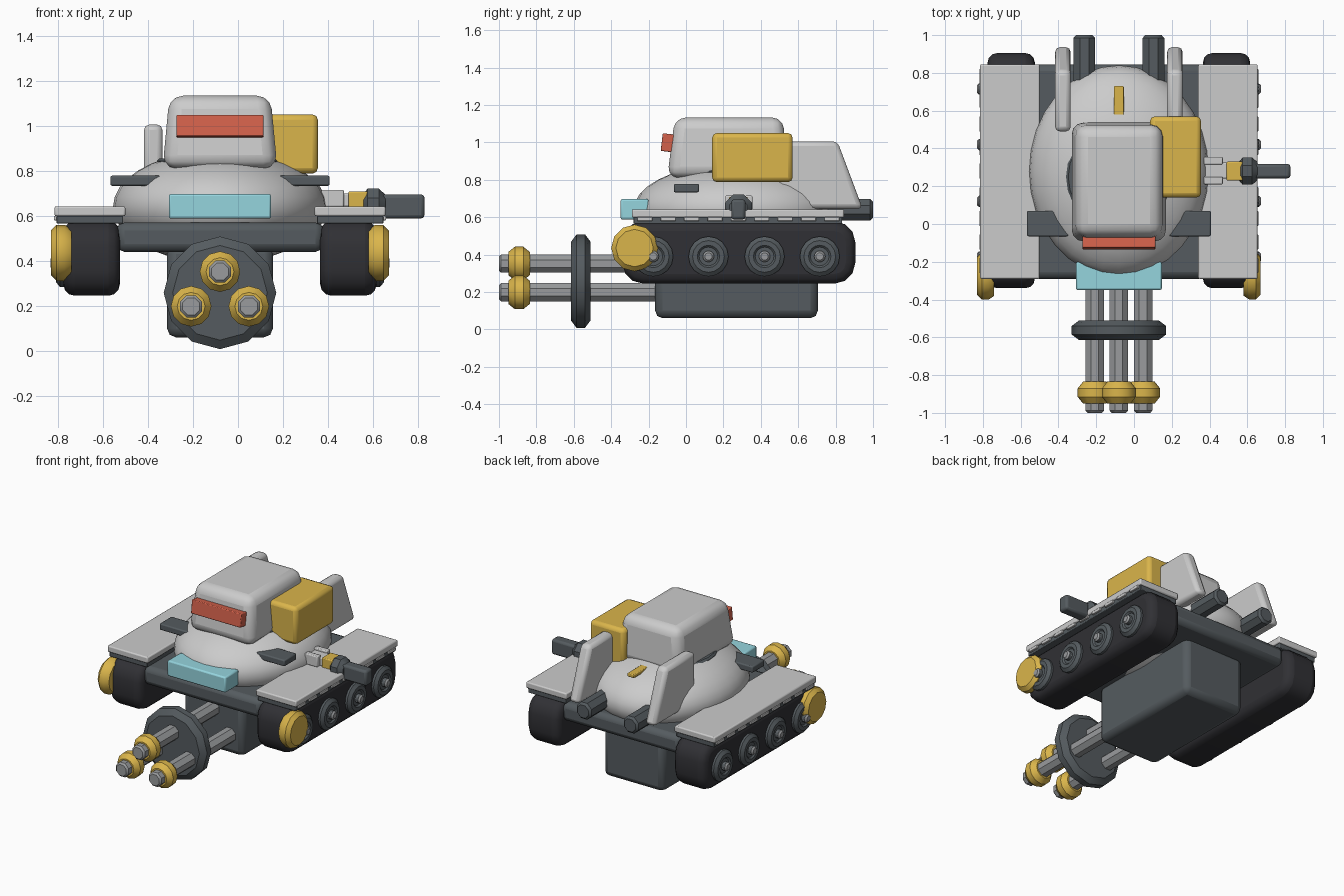
import bpy, bmesh, math
from mathutils import Matrix, Vector

if "Cube" in bpy.data.objects:
    bpy.data.objects.remove(bpy.data.objects["Cube"])

CX = -0.08  # centre line of the vehicle


def mat(name, rgb):
    m = bpy.data.materials.new(name)
    m.diffuse_color = (*rgb, 1)
    m.use_nodes = True
    m.node_tree.nodes["Principled BSDF"].inputs["Base Color"].default_value = m.diffuse_color
    return m


DARK = mat("dark_grey", (0.09, 0.105, 0.115))
BLACK = mat("track_black", (0.03, 0.03, 0.035))
STEEL = mat("steel", (0.32, 0.33, 0.34))
GOLD = mat("gold", (0.70, 0.46, 0.07))
RED = mat("red", (0.65, 0.12, 0.07))
CYAN = mat("cyan", (0.30, 0.66, 0.73))


def finish(name, bm, material=None, bevel=0, seg=2, limit=40):
    bmesh.ops.recalc_face_normals(bm, faces=bm.faces)
    me = bpy.data.meshes.new(name)
    bm.to_mesh(me)
    bm.free()
    ob = bpy.data.objects.new(name, me)
    bpy.context.collection.objects.link(ob)
    if material:
        me.materials.append(material)
    if bevel:
        b = ob.modifiers.new("bevel", 'BEVEL')
        b.width, b.segments = bevel, seg
        b.limit_method, b.angle_limit = 'ANGLE', math.radians(limit)
    bpy.ops.object.select_all(action='DESELECT')
    bpy.context.view_layer.objects.active = ob
    ob.select_set(True)
    bpy.ops.object.shade_smooth_by_angle(angle=math.radians(35))
    return ob


def box(name, x, y, z, material=None, bevel=0.01, seg=2, taper=(1, 1), tilt=0):
    """Box from (min, max) ranges; taper scales the top, tilt turns it about x."""
    bm = bmesh.new()
    bmesh.ops.create_cube(bm, size=1)
    size = [abs(r[1] - r[0]) for r in (x, y, z)]
    mid = [(r[0] + r[1]) / 2 for r in (x, y, z)]
    for v in bm.verts:
        if v.co.z > 0:
            v.co.x *= taper[0]
            v.co.y *= taper[1]
    bm.transform(Matrix.Translation(mid) @ Matrix.Rotation(tilt, 4, 'X') @ Matrix.Diagonal((*size, 1)))
    return finish(name, bm, material, bevel, seg)


def prism(name, pts, axis, lo, hi, material=None, bevel=0.01, seg=2, limit=40):
    """Extrude a 2D outline along x (points are y,z) or z (points are x,y)."""
    bm = bmesh.new()
    at = (lambda p, t: (t, *p)) if axis == 'x' else (lambda p, t: (*p, t))
    face = bm.faces.new([bm.verts.new(at(p, lo)) for p in pts])
    ext = bmesh.ops.extrude_face_region(bm, geom=[face])
    d = Vector((hi - lo, 0, 0) if axis == 'x' else (0, 0, hi - lo))
    bmesh.ops.translate(bm, vec=d, verts=[g for g in ext["geom"] if isinstance(g, bmesh.types.BMVert)])
    return finish(name, bm, material, bevel, seg, limit)


def lathe(name, profile, axis, centre, sides, material=None, phase=0):
    """Closed solid turned around an axis from (radius, distance) points."""
    bm = bmesh.new()
    rings = []
    for r, t in profile:
        ring = []
        for i in range(sides):
            a = phase + 2 * math.pi * i / sides
            u, w = r * math.sin(a), r * math.cos(a)
            co = {'x': (t, u, w), 'y': (u, t, w), 'z': (u, w, t)}[axis]
            ring.append(bm.verts.new(Vector(co) + Vector(centre)))
        rings.append(ring)
    for a, b in zip(rings, rings[1:]):
        for i in range(sides):
            j = (i + 1) % sides
            bm.faces.new((a[i], a[j], b[j], b[i]))
    bm.faces.new(rings[0])
    bm.faces.new(rings[-1])
    return finish(name, bm, material)


def rod(r, a, b, c=0.012):
    return [(r - c, a), (r, a + c), (r, b - c), (r - c, b)]


# Hull and belly box
box("hull", (CX - 0.46, CX + 0.46), (-0.29, 0.845), (0.44, 0.57), DARK, 0.035)
box("belly_box", (CX - 0.235, CX + 0.235), (-0.165, 0.705), (0.06, 0.47), DARK, 0.04)

# Turret dome and ring
bm = bmesh.new()
bmesh.ops.create_uvsphere(bm, u_segments=32, v_segments=18, radius=1)
bm.transform(Matrix.Translation((CX, 0.28, 0.64)) @ Matrix.Diagonal((0.475, 0.56, 0.25, 1)))
finish("turret_dome", bm)
lathe("turret_ring", rod(0.28, 0.80, 0.855), 'z', (CX, 0.25, 0), 24, DARK)

# Head with visor, ammunition box and front lamp
head = [(-0.10, 0.81), (-0.06, 1.133), (0.52, 1.133), (0.54, 0.81)]
ob = prism("head", head, 'x', CX - 0.255, CX + 0.255, None, 0.06, 3)
for v in ob.data.vertices:
    if v.co.z > 1:
        v.co.x = CX + (v.co.x - CX) * 0.88
box("visor", (CX - 0.193, CX + 0.193), (-0.13, -0.06), (0.95, 1.045), RED, 0.005, tilt=-0.12)
box("ammo_box", (0.085, 0.355), (0.14, 0.57), (0.787, 1.05), GOLD, 0.025)
box("front_lamp", (CX - 0.227, CX + 0.227), (-0.35, -0.20), (0.587, 0.697), CYAN, 0.01)
box("rear_strip", (CX - 0.026, CX + 0.026), (0.50, 0.73), (0.825, 0.85), GOLD, 0.005)

# Triple gun
disc = [(0.21, -0.615), (0.25, -0.585), (0.25, -0.54), (0.21, -0.51)]
lathe("gun_disc", disc, 'y', (CX, 0, 0.258), 12, DARK)
muzzle = [(0.05, -0.95), (0.062, -0.95), (0.09, -0.915), (0.09, -0.87), (0.062, -0.835), (0.05, -0.835)]
for i, (dx, z) in enumerate([(0, 0.352), (-0.128, 0.198), (0.128, 0.198)]):
    lathe(f"gun_barrel_{i}", rod(0.053, -1.0, -0.12), 'y', (CX + dx, 0, z), 8, STEEL, math.pi / 8)
    lathe(f"muzzle_ring_{i}", muzzle, 'y', (CX + dx, 0, z), 12, GOLD)

# Rounded track outline in the side plane
track = []
for cy, cz, a0 in [(0.795, 0.467, 0), (-0.23, 0.467, 90), (-0.23, 0.355, 180), (0.795, 0.355, 270)]:
    for k in range(4):
        a = math.radians(a0 + 30 * k)
        track.append((cy + 0.11 * math.cos(a), cz + 0.11 * math.sin(a)))

wheel = [(0.107, 0.66), (0.107, 0.71), (0.085, 0.728), (0.06, 0.728), (0.05, 0.718), (0.03, 0.718), (0.03, 0.74), (0.022, 0.746)]
drive = [(0.105, 0.66), (0.125, 0.69), (0.125, 0.725), (0.10, 0.75)]
fin = [(0.49, 0.645), (0.49, 1.005), (0.81, 1.005), (0.945, 0.645)]

for side, s in (("left", -1), ("right", 1)):
    def X(a, b):
        return tuple(sorted((CX + s * a, CX + s * b)))

    # Tracks, wheels and drive discs
    prism(f"{side}_track", track, 'x', *X(0.445, 0.695), BLACK, 0.05, 3, 60)
    for i, y in enumerate((-0.175, 0.12, 0.42, 0.715)):
        lathe(f"{side}_wheel_{i}", [(r, s * t) for r, t in wheel], 'x', (CX, y, 0.39), 16, DARK)
        lathe(f"{side}_hub_{i}", [(0.03, s * 0.70), (0.03, s * 0.742), (0.02, s * 0.752)], 'x', (CX, y, 0.39), 10, STEEL)
    lathe(f"{side}_drive_disc", [(r, s * t) for r, t in drive], 'x', (CX, -0.275, 0.435), 12, GOLD)

    # Fender with a row of clips below the edge
    box(f"{side}_fender", X(0.42, 0.735), (-0.29, 0.845), (0.598, 0.642), None, 0.008)
    box(f"{side}_fender_base", X(0.43, 0.725), (-0.28, 0.835), (0.565, 0.60), DARK, 0.004)
    for i in range(9):
        y = -0.22 + i * 0.125
        box(f"{side}_clip_{i}", X(0.69, 0.738), (y - 0.04, y + 0.04), (0.58, 0.60), None, 0.003)

    # Rear fins, exhausts and front winglets
    prism(f"{side}_rear_fin", fin, 'x', *X(0.255, 0.338), None, 0.025)
    lathe(f"{side}_exhaust", rod(0.062, 0.55, 1.0, 0.015), 'y', (CX + s * 0.183, 0, 0.64), 8, DARK, math.pi / 8)
    wing = [(CX + s * x, y) for x, y in ((0.487, 0.07), (0.335, 0.07), (0.25, -0.065), (0.487, -0.065))]
    prism(f"{side}_winglet", wing, 'z', 0.733, 0.778, DARK, 0.008)

# Side gun on the right fender
for i, y in enumerate((0.23, 0.335)):
    box(f"side_gun_rail_{i}", (0.37, 0.47), (y - 0.02, y + 0.02), (0.64, 0.715), None, 0.006)
box("side_gun_base", (0.33, 0.62), (0.24, 0.325), (0.64, 0.70), None, 0.008)
box("side_gun_band", (0.49, 0.575), (0.23, 0.33), (0.635, 0.708), GOLD, 0.006)
block = [(0.045, 0.55), (0.078, 0.575), (0.078, 0.625), (0.05, 0.655)]
lathe("side_gun_block", block, 'x', (0, 0.28, 0.648), 8, DARK, math.pi / 8)
box("side_gun_barrel", (0.62, 0.828), (0.242, 0.318), (0.588, 0.695), DARK, 0.015)
